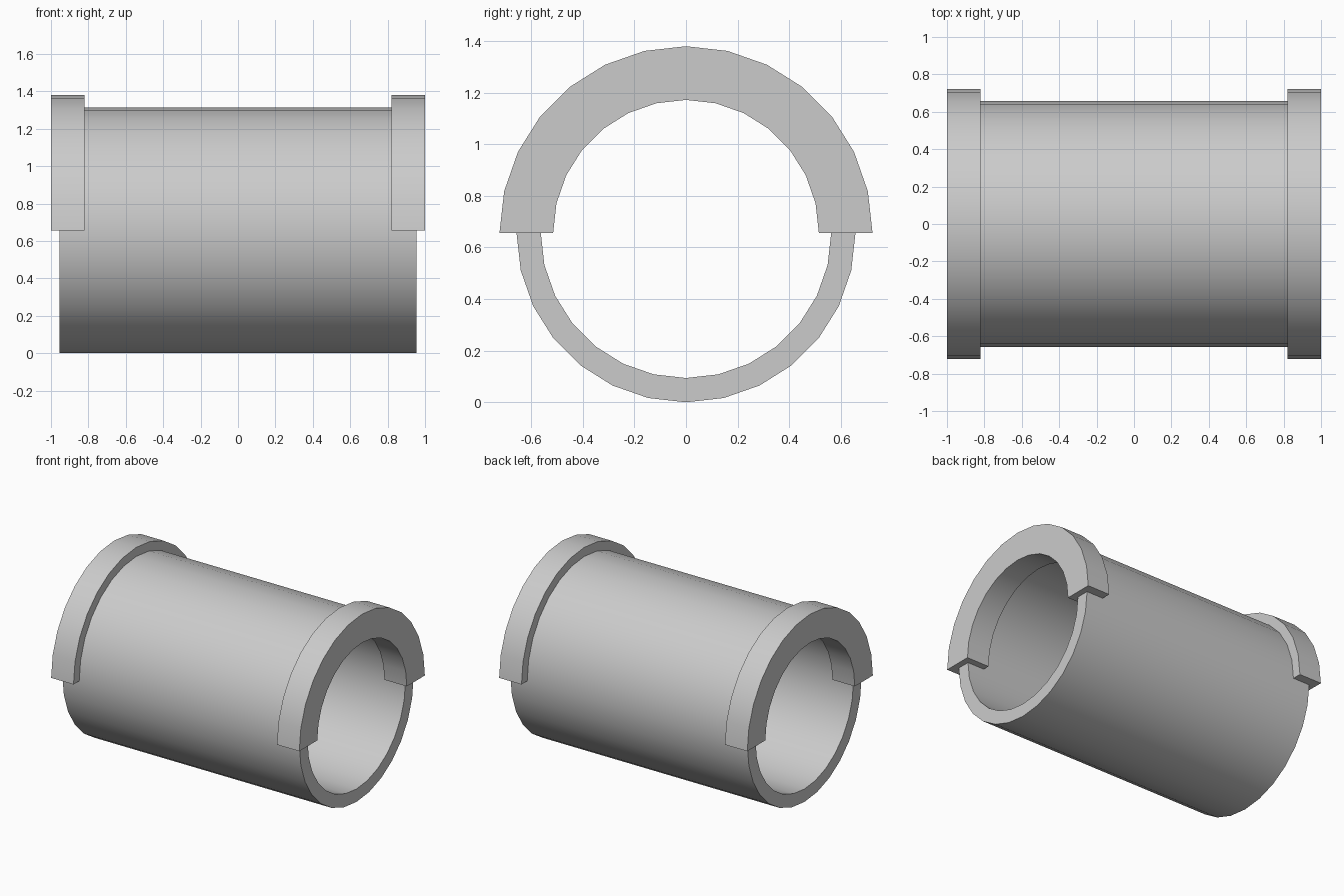
import bpy, bmesh, math

if "Cube" in bpy.data.objects:
    bpy.data.objects.remove(bpy.data.objects["Cube"])

CZ = 0.657      # height of the shared axis
STEPS = 28      # sides in a full circle


def ring(name, x0, x1, r_in, r_out, count, closed):
    """Sweep a rectangular section around the x axis, starting at +y and going over the top."""
    bm = bmesh.new()
    loops = []
    for i in range(count):
        a = 2 * math.pi * i / STEPS
        loops.append([bm.verts.new((x, r * math.cos(a), CZ + r * math.sin(a)))
                      for x, r in ((x0, r_in), (x1, r_in), (x1, r_out), (x0, r_out))])
    for i in range(count if closed else count - 1):
        a, b = loops[i], loops[(i + 1) % count]
        for j in range(4):
            k = (j + 1) % 4
            bm.faces.new((a[j], a[k], b[k], b[j]))
    if not closed:
        bm.faces.new(loops[0])
        bm.faces.new(loops[-1])
    bmesh.ops.recalc_face_normals(bm, faces=bm.faces)
    mesh = bpy.data.meshes.new(name)
    bm.to_mesh(mesh)
    bm.free()
    obj = bpy.data.objects.new(name, mesh)
    bpy.context.collection.objects.link(obj)
    bpy.ops.object.select_all(action='DESELECT')
    obj.select_set(True)
    bpy.context.view_layer.objects.active = obj
    bpy.ops.object.shade_smooth_by_angle(angle=math.radians(30))
    return obj


# Full hollow pipe
ring("pipe", -0.955, 0.955, 0.563, 0.657, STEPS, True)

# Half-round collars over each end
ring("collar_left", -1.0, -0.82, 0.515, 0.723, STEPS // 2 + 1, False)
ring("collar_right", 0.82, 1.0, 0.515, 0.723, STEPS // 2 + 1, False)
